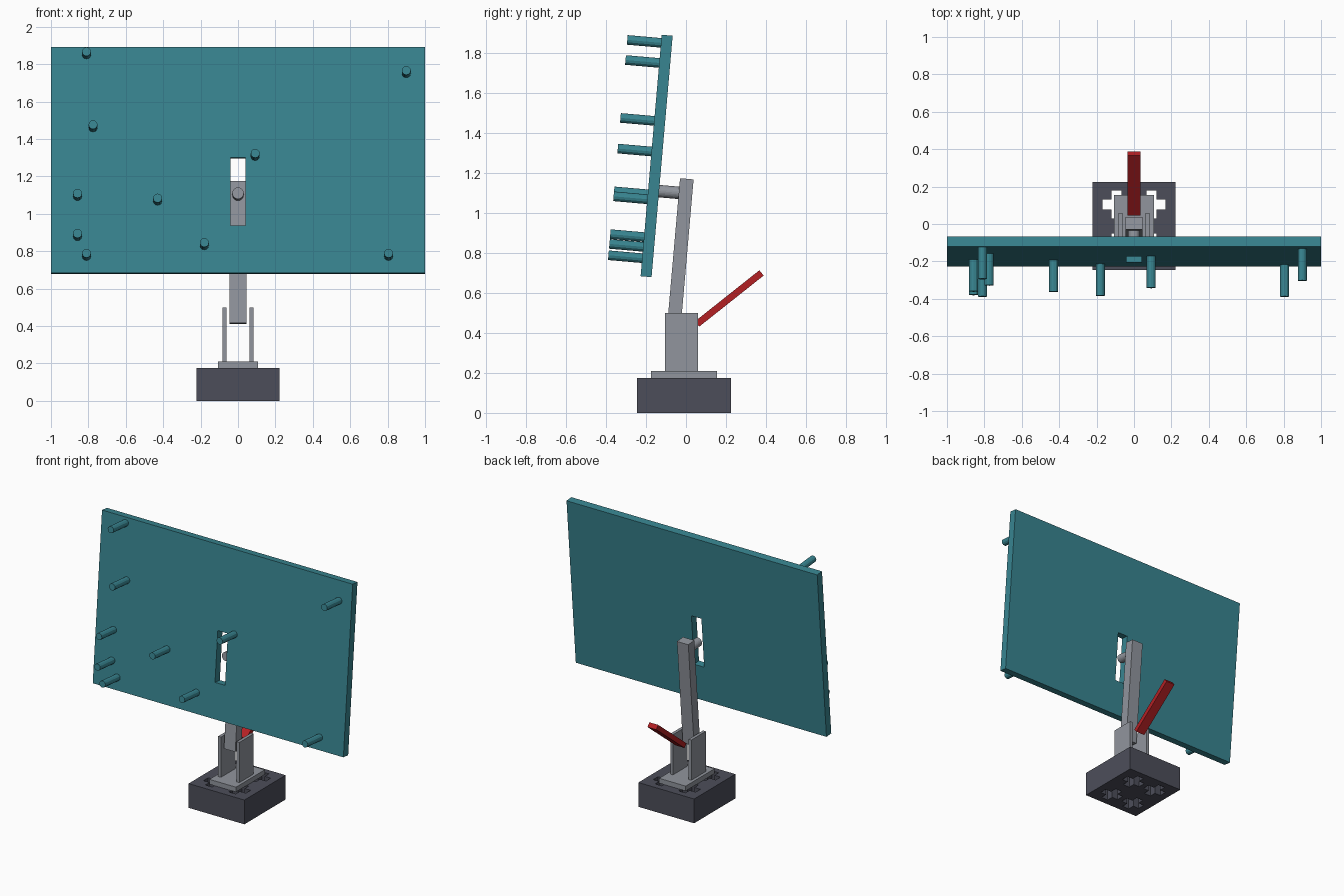
import bpy
import bmesh
from math import radians
from mathutils import Matrix, Vector

cube = bpy.data.objects.get("Cube")
if cube:
    bpy.data.objects.remove(cube, do_unlink=True)


def material(name, rgb):
    mat = bpy.data.materials.new(name)
    mat.use_nodes = True
    mat.diffuse_color = (*rgb, 1)
    mat.node_tree.nodes["Principled BSDF"].inputs["Base Color"].default_value = (*rgb, 1)
    return mat


TEAL = material("teal", (0.040, 0.235, 0.283))
GREY = material("light grey", (0.283, 0.301, 0.337))
SLATE = material("dark slate", (0.073, 0.076, 0.102))
RED = material("red", (0.456, 0.0144, 0.0176))


def finish(name, bm, mat, matrix=Matrix()):
    mesh = bpy.data.meshes.new(name)
    bmesh.ops.recalc_face_normals(bm, faces=bm.faces)
    bm.to_mesh(mesh)
    bm.free()
    mesh.materials.append(mat)
    obj = bpy.data.objects.new(name, mesh)
    obj.matrix_world = matrix
    bpy.context.collection.objects.link(obj)
    return obj


def box(name, centre, size, mat, angle=0):
    bm = bmesh.new()
    bmesh.ops.create_cube(bm, size=1)
    bmesh.ops.scale(bm, vec=size, verts=bm.verts)
    place = Matrix.Translation(centre) @ Matrix.Rotation(radians(angle), 4, "X")
    return finish(name, bm, mat, place)


def rod(name, start, direction, length, radius, sides, mat):
    bm = bmesh.new()
    bmesh.ops.create_cone(bm, cap_ends=True, segments=sides, radius1=radius,
                          radius2=radius, depth=length)
    turn = direction.to_track_quat("Z", "Y").to_matrix().to_4x4()
    place = Matrix.Translation(start + direction * length / 2) @ turn
    return finish(name, bm, mat, place)


def plus_cutter(x, y, reach, half):
    # plus-shaped outline, one corner triple per quarter turn
    bm = bmesh.new()
    corner = [Vector((reach, -half, 0)), Vector((reach, half, 0)), Vector((half, half, 0))]
    verts = []
    for quarter in range(4):
        turn = Matrix.Rotation(radians(90 * quarter), 3, "Z")
        verts += [bm.verts.new(turn @ p) for p in corner]
    face = bm.faces.new(verts)
    out = bmesh.ops.extrude_face_region(bm, geom=[face])["geom"]
    top = [v for v in out if isinstance(v, bmesh.types.BMVert)]
    bmesh.ops.translate(bm, vec=(0, 0, 0.4), verts=top)
    return finish("plus_cutter", bm, SLATE, Matrix.Translation((x, y, -0.1)))


def cut(obj, cutter):
    cutter.hide_render = True
    mod = obj.modifiers.new("cut", "BOOLEAN")
    mod.operation = "DIFFERENCE"
    mod.solver = "EXACT"
    mod.object = cutter
    bpy.context.view_layer.update()
    with bpy.context.temp_override(object=obj, active_object=obj, selected_objects=[obj]):
        bpy.ops.object.modifier_apply(modifier=mod.name)
    bpy.data.objects.remove(cutter, do_unlink=True)


# Base block with four plus-shaped holes
MID_Y = -0.01
base = box("base_block", (0, MID_Y, 0.0875), (0.445, 0.47, 0.175), SLATE)
for sx in (-1, 1):
    for sy in (-1, 1):
        cut(base, plus_cutter(sx * 0.094, MID_Y + sy * 0.115, 0.075, 0.027))

# Mounting plate and the two bracket cheeks
box("mounting_plate", (0, MID_Y, 0.1925), (0.212, 0.33, 0.035), GREY)
for side, sx in (("left", 1), ("right", -1)):
    box(side + "_bracket", (sx * 0.073, -0.023, 0.354), (0.022, 0.165, 0.292), GREY)

# Leaning arm, pivot rod and lever
LEAN = -5
lean = Matrix.Rotation(radians(LEAN), 3, "X")
up, out = lean @ Vector((0, 0, 1)), lean @ Vector((0, -1, 0))
box("arm", (0, -0.029, 0.793), (0.09, 0.068, 0.76), GREY, LEAN)
rod("pivot_rod", Vector((0, -0.02, 1.1)), out, 0.12, 0.031, 24, GREY)
box("lever", (0, 0.217, 0.573), (0.07, 0.411, 0.034), RED, 38.4)

# Leaning panel with a slot
centre = Vector((0, -0.147, 1.286))
THICK = 0.055
panel = box("panel", centre, (2, THICK, 1.213), TEAL, LEAN)
cut(panel, box("slot_cutter", centre - up * 0.17, (0.08, 0.2, 0.363), TEAL, LEAN))

# Pegs on the panel front: across, along the panel
pegs = [(-0.81, 0.566), (0.9, 0.465), (-0.775, 0.174), (0.092, 0.02), (-0.858, -0.195),
        (-0.43, -0.22), (-0.858, -0.41), (-0.18, -0.459), (-0.81, -0.516), (0.805, -0.516)]
for i, (x, s) in enumerate(pegs):
    start = centre + Vector((x, 0, 0)) + up * s + out * THICK * 0.4
    rod(f"peg_{i + 1}", start, out, 0.175, 0.024, 12, TEAL)
